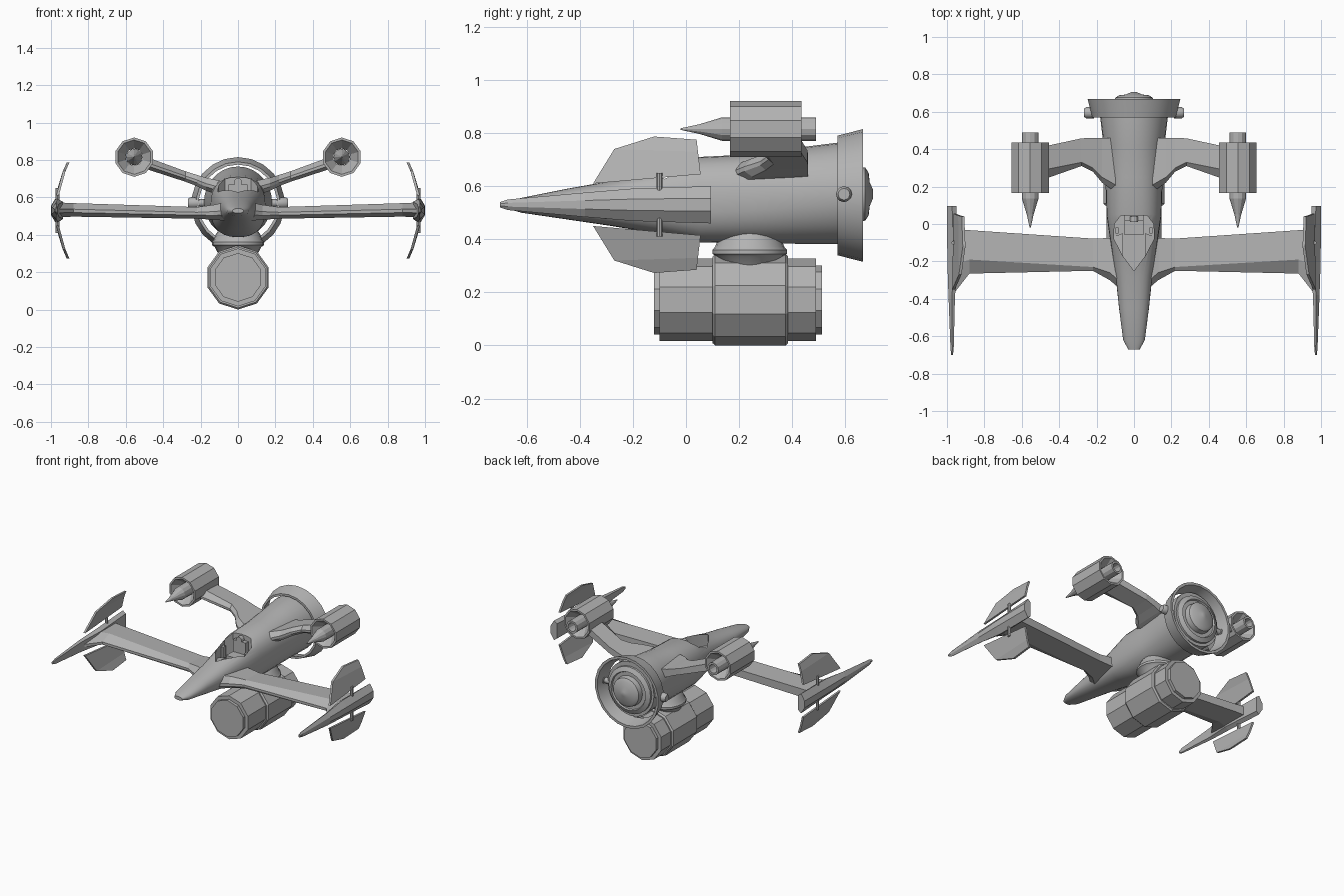
import bpy, bmesh
from math import sin, cos, pi
from mathutils import Vector

if "Cube" in bpy.data.objects:
    bpy.data.objects.remove(bpy.data.objects["Cube"], do_unlink=True)

GREY = (0.45, 0.45, 0.45, 1)
mat = bpy.data.materials.new("plain_grey")
mat.use_nodes = True
mat.diffuse_color = GREY
for node in mat.node_tree.nodes:
    if node.type == "BSDF_PRINCIPLED":
        node.inputs["Base Color"].default_value = GREY


def loft(name, rings, mirror=False, closed=False):
    """Skin a list of point rings; cap the ends, or join last to first."""
    bm = bmesh.new()
    loops = [[bm.verts.new(p) for p in ring] for ring in rings]
    n = len(loops[0])
    pairs = list(zip(loops, loops[1:]))
    if closed:
        pairs.append((loops[-1], loops[0]))
    else:
        bm.faces.new(loops[0])
        bm.faces.new(loops[-1])
    for a, b in pairs:
        for i in range(n):
            j = (i + 1) % n
            bm.faces.new((a[i], a[j], b[j], b[i]))
    bmesh.ops.recalc_face_normals(bm, faces=bm.faces)
    mesh = bpy.data.meshes.new(name)
    bm.to_mesh(mesh)
    bm.free()
    mesh.materials.append(mat)
    obj = bpy.data.objects.new(name, mesh)
    bpy.context.collection.objects.link(obj)
    if mirror:
        obj.modifiers.new("mirror", "MIRROR")
    return obj


def lathe(name, profile, center, sides, axis="Y", mirror=False, closed=False):
    """Turn (radius, position) pairs around an axis through center."""
    rings = []
    for r, t in profile:
        ring = []
        for k in range(sides):
            u, v = r * sin(2 * pi * k / sides), r * cos(2 * pi * k / sides)
            p = {"X": (t, u, v), "Y": (u, t, v), "Z": (u, v, t)}[axis]
            ring.append(Vector(p) + Vector(center))
        rings.append(ring)
    return loft(name, rings, mirror, closed)


def smooth(obj, angle=0.6):
    bpy.ops.object.select_all(action="DESELECT")
    obj.select_set(True)
    bpy.context.view_layer.objects.active = obj
    bpy.ops.object.shade_smooth_by_angle(angle=angle)


def box(name, lo, hi, mirror=False):
    return loft(name, [[(lo[0], lo[1], z), (hi[0], lo[1], z),
                        (hi[0], hi[1], z), (lo[0], hi[1], z)]
                       for z in (lo[2], hi[2])], mirror)


def blade(name, stations):
    """Wing from (x, front, crease, back, z, half thickness), front to back chamfered."""
    rings = []
    for x, front, crease, back, z, h in stations:
        rings.append([(x, front, z - h * 0.4), (x, front, z + h * 0.1),
                      (x, crease, z + h), (x, back, z + h * 0.8),
                      (x, back, z - h * 0.8), (x, crease, z - h)])
    return loft(name, rings, mirror=True)


# Fuselage: (y, half width, bottom, top, squareness)
SECTIONS = [(-0.672, 0.03, 0.515, 0.54, 2.2), (-0.62, 0.058, 0.5, 0.556, 2.2),
            (-0.45, 0.08, 0.475, 0.59, 2.3), (-0.28, 0.098, 0.45, 0.62, 2.4),
            (-0.1, 0.125, 0.42, 0.665, 2.5), (0.05, 0.147, 0.388, 0.71, 2.5),
            (0.25, 0.153, 0.385, 0.72, 2.3), (0.42, 0.163, 0.383, 0.745, 2.1),
            (0.58, 0.182, 0.383, 0.765, 2), (0.62, 0.182, 0.383, 0.765, 2)]
SIDES = 28


def power(v, e):
    return (1 if v >= 0 else -1) * abs(v) ** (2 / e)


rings = []
for y, w, lo, hi, e in SECTIONS:
    rings.append([(w * power(sin(2 * pi * k / SIDES), e), y,
                   (lo + hi) / 2 + (hi - lo) / 2 * power(cos(2 * pi * k / SIDES), e))
                  for k in range(SIDES)])
fuselage = loft("fuselage", rings)

# Open cockpit cut into the fuselage
half = [(0.0, -0.25), (0.06, -0.17), (0.107, -0.08), (0.105, 0.0), (0.07, 0.045)]
plan = half + [(-x, y) for x, y in reversed(half[1:])]
cutter = loft("cockpit_cutter", [[(x, y, z) for x, y in plan] for z in (0.55, 0.9)])
cutter.hide_render = True
cut = fuselage.modifiers.new("cockpit", "BOOLEAN")
cut.operation = "DIFFERENCE"
cut.solver = "EXACT"
cut.object = cutter
bpy.context.view_layer.objects.active = fuselage
bpy.ops.object.modifier_apply(modifier="cockpit")
bpy.data.objects.remove(cutter, do_unlink=True)
smooth(fuselage)

# Cockpit fittings
box("seat", (-0.05, -0.06, 0.54), (0.05, 0.02, 0.585))
box("seat_back", (-0.05, 0.015, 0.55), (0.05, 0.05, 0.67))
lathe("headrest", [(0.022, 0.0), (0.022, 0.03)], (0, 0.01, 0.68), 12)
box("control_grip", (0.082, -0.05, 0.54), (0.1, -0.02, 0.63), mirror=True)

# Rear engine: stepped dome, thin shroud ring and its side pins
dome = lathe("engine_dome", [(0.165, 0.61), (0.165, 0.635), (0.135, 0.65), (0.13, 0.64),
                             (0.105, 0.64), (0.1, 0.675), (0.08, 0.688), (0.045, 0.692),
                             (0.015, 0.705)], (0, 0, 0.57), 24)
shroud = lathe("engine_shroud", [(0.225, 0.57), (0.25, 0.667), (0.232, 0.667), (0.21, 0.57)],
               (0, 0, 0.565), 22, closed=True)
smooth(dome)
smooth(shroud)
pin = lathe("shroud_pin", [(0.02, 0.16), (0.02, 0.215), (0.03, 0.215), (0.03, 0.255),
                           (0.022, 0.268)], (0, 0.595, 0.57), 12, "X", mirror=True)
smooth(pin)

# Main wings with flared roots
blade("main_wing", [(0.06, -0.36, -0.32, -0.05, 0.525, 0.05),
                    (0.13, -0.3, -0.26, -0.075, 0.52, 0.04),
                    (0.22, -0.25, -0.23, -0.078, 0.517, 0.031),
                    (0.88, -0.265, -0.19, -0.033, 0.533, 0.036),
                    (0.97, -0.38, -0.22, -0.025, 0.533, 0.04)])

# Wingtip spikes: (y, inner x, outer x, half height)
rings = []
for y, a, b, h in [(-0.7, 0.968, 0.977, 0.01), (-0.67, 0.964, 0.981, 0.02),
                   (-0.38, 0.957, 0.992, 0.046), (-0.2, 0.935, 0.998, 0.061),
                   (0.095, 0.95, 1.0, 0.07)]:
    m = a + (b - a) * 0.45
    rings.append([(x, y, 0.53 + h * f) for x, f in
                  ((b, -0.35), (b, 0.35), (m, 1), (a, 0.75), (a, -0.75), (m, -1))])
loft("wingtip_spike", rings, mirror=True)

# Curved fins above and below each wingtip, held by short posts
FIN = [((-0.35, 0.08), (0.055, 0.115)), ((-0.27, 0.21), (0.045, 0.2)),
       ((-0.12, 0.257), (0.04, 0.245))]
for label, up in (("upper", 1), ("lower", -1)):
    rings = []
    for row in FIN:
        edge = [(0.978 - 0.95 * d * d, y, 0.53 + up * d) for y, d in row]
        rings.append(edge + [(x - 0.014, y, z) for x, y, z in reversed(edge)])
    loft(label + "_fin", rings, mirror=True)
lathe("fin_post", [(0.011, 0.41), (0.011, 0.65)], (0.965, -0.1, 0), 8, "Z", mirror=True)

# Raised arms carrying the small nacelles
blade("nacelle_arm", [(0.1, 0.17, 0.21, 0.46, 0.65, 0.04),
                      (0.17, 0.22, 0.25, 0.46, 0.67, 0.035),
                      (0.22, 0.28, 0.3, 0.46, 0.69, 0.03),
                      (0.28, 0.31, 0.33, 0.458, 0.711, 0.028),
                      (0.48, 0.24, 0.29, 0.415, 0.78, 0.032)])
NACELLE = (0.555, 0, 0.815)
lathe("nacelle_duct", [(0.105, 0.165), (0.105, 0.435), (0.092, 0.435), (0.046, 0.37),
                       (0.046, 0.23), (0.092, 0.165)], NACELLE, 10, mirror=True, closed=True)
core = lathe("nacelle_core", [(0.003, -0.02), (0.018, 0.05), (0.044, 0.135), (0.044, 0.49),
                              (0.03, 0.49), (0.028, 0.4)], NACELLE, 12, mirror=True)

# Hanging pod with its turret collar
lathe("pod", [(0.13, -0.12), (0.13, -0.1), (0.155, -0.1), (0.155, 0.1), (0.163, 0.1),
              (0.172, 0.11), (0.172, 0.375), (0.163, 0.385), (0.155, 0.385), (0.155, 0.49),
              (0.13, 0.49), (0.13, 0.512)], (0, 0, 0.172), 10)
collar = lathe("pod_collar", [(0.09, 0.27), (0.125, 0.335), (0.14, 0.345), (0.14, 0.36),
                              (0.13, 0.372), (0.12, 0.4), (0.1, 0.43)], (0, 0.24, 0), 20, "Z")
smooth(collar)
